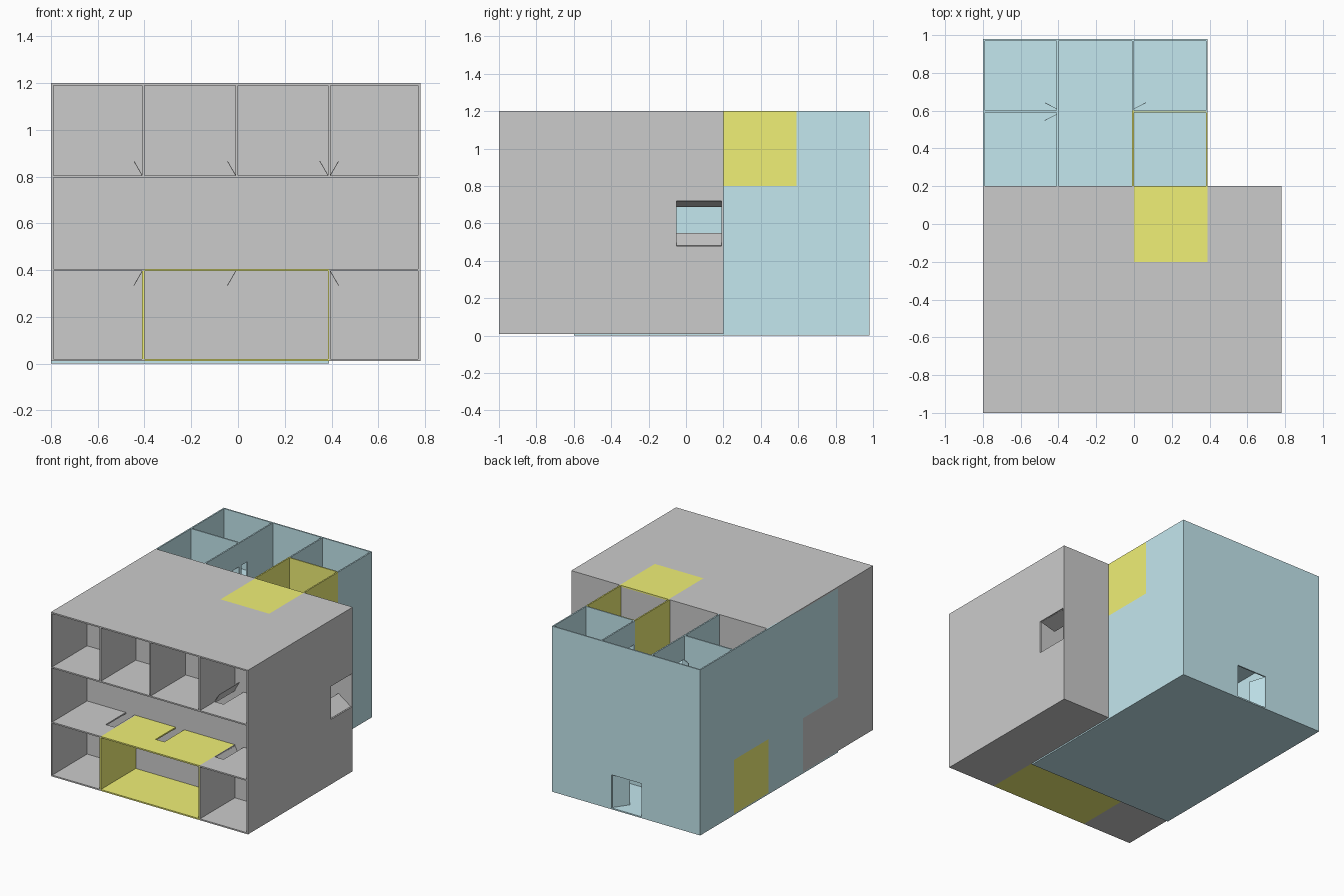
import bpy, bmesh, math
from mathutils import Matrix, Vector

if "Cube" in bpy.data.objects:
    bpy.data.objects.remove(bpy.data.objects["Cube"])


def material(name, rgb):
    m = bpy.data.materials.new(name)
    m.diffuse_color = (*rgb, 1)
    m.use_nodes = True
    m.node_tree.nodes["Principled BSDF"].inputs["Base Color"].default_value = m.diffuse_color
    return m


BLUE = material("blue", (0.55, 0.80, 0.86))
YELLOW = material("yellow", (0.87, 0.87, 0.18))
GREY = None
T = 0.01  # wall thickness


def finish(name, bm, mat):
    bmesh.ops.recalc_face_normals(bm, faces=bm.faces)
    me = bpy.data.meshes.new(name)
    bm.to_mesh(me)
    bm.free()
    ob = bpy.data.objects.new(name, me)
    bpy.context.collection.objects.link(ob)
    if mat:
        me.materials.append(mat)


def panel(name, axis, pos, u, v, mat=GREY, holes=(), t=T):
    """Flat slab from pos to pos + t on an axis; u, v are ranges on the other two axes."""
    def point(a, b):
        c = [a, b]
        c.insert("xyz".index(axis), pos)
        return c
    us = sorted({*u, *(q for h in holes for q in h[:2])})
    vs = sorted({*v, *(q for h in holes for q in h[2:])})
    bm = bmesh.new()
    grid = [[bm.verts.new(point(a, b)) for b in vs] for a in us]
    for i in range(len(us) - 1):
        for j in range(len(vs) - 1):
            cu, cv = (us[i] + us[i + 1]) / 2, (vs[j] + vs[j + 1]) / 2
            if not any(h[0] < cu < h[1] and h[2] < cv < h[3] for h in holes):
                bm.faces.new((grid[i][j], grid[i + 1][j], grid[i + 1][j + 1], grid[i][j + 1]))
    bmesh.ops.delete(bm, geom=[p for p in bm.verts if not p.link_faces], context='VERTS')
    ext = bmesh.ops.extrude_face_region(bm, geom=bm.faces[:], use_keep_orig=True)
    move = Vector([t if a == axis else 0 for a in "xyz"])
    bmesh.ops.translate(bm, vec=move, verts=[g for g in ext["geom"] if isinstance(g, bmesh.types.BMVert)])
    finish(name, bm, mat)


def flap(name, hinge, length, angle, axis, depth, mat=GREY):
    """Thin door leaf swung from its hinge about the y or z axis."""
    size = (length, depth, 0.003) if axis == 'Y' else (length, 0.003, depth)
    turn = math.radians(-angle if axis == 'Y' else angle)
    bm = bmesh.new()
    bmesh.ops.create_cube(bm, size=1, matrix=Matrix.Translation(hinge) @ Matrix.Rotation(turn, 4, axis)
                          @ Matrix.Translation((length / 2, 0, 0)) @ Matrix.Diagonal((*size, 1)))
    finish(name, bm, mat)


# Grey house: outer shell, open at the front
panel("grey_right_wall", 'x', 0.77, (-1, 0.2), (0.01, 1.2), holes=[(-0.05, 0.19, 0.48, 0.72)])
panel("grey_left_wall_front", 'x', -0.8, (-1, -0.6), (0.01, 1.2))
panel("grey_left_wall_low", 'x', -0.8, (-0.6, -0.2), (0.01, 0.4))
panel("grey_roof", 'z', 1.19, (-0.8, 0.78), (-1, 0.2), holes=[(0, 0.39, -0.2, 0.2)])
panel("yellow_roof_patch", 'z', 1.19, (0, 0.39), (-0.2, 0.2), YELLOW)
panel("grey_floor_left", 'z', 0.01, (-0.8, -0.4), (-1, -0.6))
panel("yellow_floor", 'z', 0.01, (-0.4, 0.39), (-1, -0.6), YELLOW)
panel("grey_floor_right", 'z', 0.01, (0.39, 0.78), (-1, 0.2))
panel("grey_back_wall", 'y', 0.19, (-0.79, 0.77), (0.01, 1.19))
panel("grey_inner_wall", 'y', -0.6, (-0.79, 0.77), (0.02, 1.19))
panel("grey_hidden_wall", 'y', -0.2, (0.39, 0.77), (0.02, 1.19))

# Grey house: storeys seen from the front, with hatch holes
HY = (-0.83, -0.6)
FY = (-1, -0.6)
panel("upper_deck", 'z', 0.795, (-0.79, 0.77), FY,
      holes=[(a, a + 0.07, *HY) for a in (-0.48, -0.08, 0.315, 0.395)])
panel("lower_deck_left", 'z', 0.395, (-0.79, -0.4), FY, holes=[(-0.48, -0.41, *HY)])
panel("lower_deck_yellow", 'z', 0.395, (-0.4, 0.39), FY, YELLOW, holes=[(-0.08, -0.01, *HY)])
panel("lower_deck_right", 'z', 0.395, (0.39, 0.77), FY, holes=[(0.395, 0.465, *HY)])
for i, x in enumerate((-0.41, -0.01, 0.385)):
    panel(f"upper_partition_{i}", 'x', x, FY, (0.805, 1.19))
panel("yellow_partition_left", 'x', -0.41, FY, (0.02, 0.395), YELLOW)
panel("yellow_partition_right", 'x', 0.385, FY, (0.02, 0.395), YELLOW, t=0.005)
panel("grey_partition_right", 'x', 0.39, FY, (0.02, 0.395), t=0.005)

# Hatch leaves of the grey house
for i, (x, z, a) in enumerate(((-0.41, 0.805, 120), (-0.01, 0.805, 120), (0.385, 0.805, 120),
                               (0.395, 0.805, 60), (-0.41, 0.395, 240), (-0.01, 0.395, 240),
                               (0.395, 0.395, 300))):
    flap(f"hatch_{i}", (x, -0.715, z), 0.07, a, 'Y', 0.23)
flap("side_door_upper", (0.77, 0.07, 0.72), 0.12, 195, 'Y', 0.24)
flap("side_door_lower", (0.77, 0.07, 0.48), 0.12, 145, 'Y', 0.24)

# Blue house: outer shell, open at the top
panel("blue_floor", 'z', 0, (-0.8, 0.39), (-0.6, 0.98), BLUE)
panel("blue_back_wall", 'y', 0.97, (-0.8, 0.39), (0.01, 1.2), BLUE, holes=[(-0.33, -0.09, 0.01, 0.25)])
panel("blue_left_wall_high", 'x', -0.8, (-0.6, 0.97), (0.4, 1.2), BLUE)
panel("blue_left_wall_mid", 'x', -0.8, (-0.2, 0.2), (0.01, 0.4), BLUE)
panel("yellow_left_patch", 'x', -0.8, (0.2, 0.59), (0.01, 0.4), YELLOW)
panel("blue_left_wall_back", 'x', -0.8, (0.59, 0.97), (0.01, 0.4), BLUE)
panel("blue_right_wall", 'x', 0.38, (0.2, 0.97), (0.01, 1.2), BLUE, holes=[(0.2, 0.59, 0.8, 1.2)])
panel("yellow_right_patch", 'x', 0.38, (0.2, 0.59), (0.8, 1.2), YELLOW)
panel("blue_hidden_side", 'x', 0.38, (-0.59, 0.19), (0.01, 1.19), BLUE)

# Blue house: storeys and rooms
for i, z in enumerate((0.39, 0.79)):
    panel(f"blue_storey_{i}", 'z', z, (-0.79, 0.38), (0.2, 0.97), BLUE)
DZ = (0.8, 1.03)
panel("blue_partition_left", 'x', -0.41, (0.2, 0.97), (0.8, 1.2), BLUE,
      holes=[(0.61, 0.68, *DZ), (0.51, 0.58, *DZ)])
panel("blue_partition_right", 'x', -0.01, (0.6, 0.97), (0.8, 1.2), BLUE, holes=[(0.61, 0.68, *DZ)])
panel("yellow_partition_top", 'x', -0.01, (0.2, 0.6), (0.8, 1.2), YELLOW)
panel("blue_cross_left", 'y', 0.59, (-0.79, -0.41), (0.8, 1.2), BLUE)
panel("blue_cross_right", 'y', 0.595, (0, 0.38), (0.8, 1.2), BLUE, t=0.005)
panel("yellow_cross_right", 'y', 0.59, (0, 0.38), (0.8, 1.2), YELLOW, t=0.005)
panel("blue_ground_partition", 'x', -0.41, (0.2, 0.97), (0.01, 0.39), BLUE)
panel("blue_ground_cross", 'y', 0.59, (-0.4, 0.38), (0.01, 0.39), BLUE)

# Door leaves of the blue house
for i, (x, y, a) in enumerate(((-0.41, 0.61, 153), (-0.41, 0.58, 207), (0, 0.61, 27))):
    flap(f"room_door_{i}", (x, y, 0.915), 0.07, a, 'Z', 0.23, BLUE)
flap("back_door_left", (-0.33, 0.97, 0.13), 0.12, -72, 'Z', 0.24, BLUE)
flap("back_door_right", (-0.09, 0.97, 0.13), 0.12, -125, 'Z', 0.24, BLUE)
